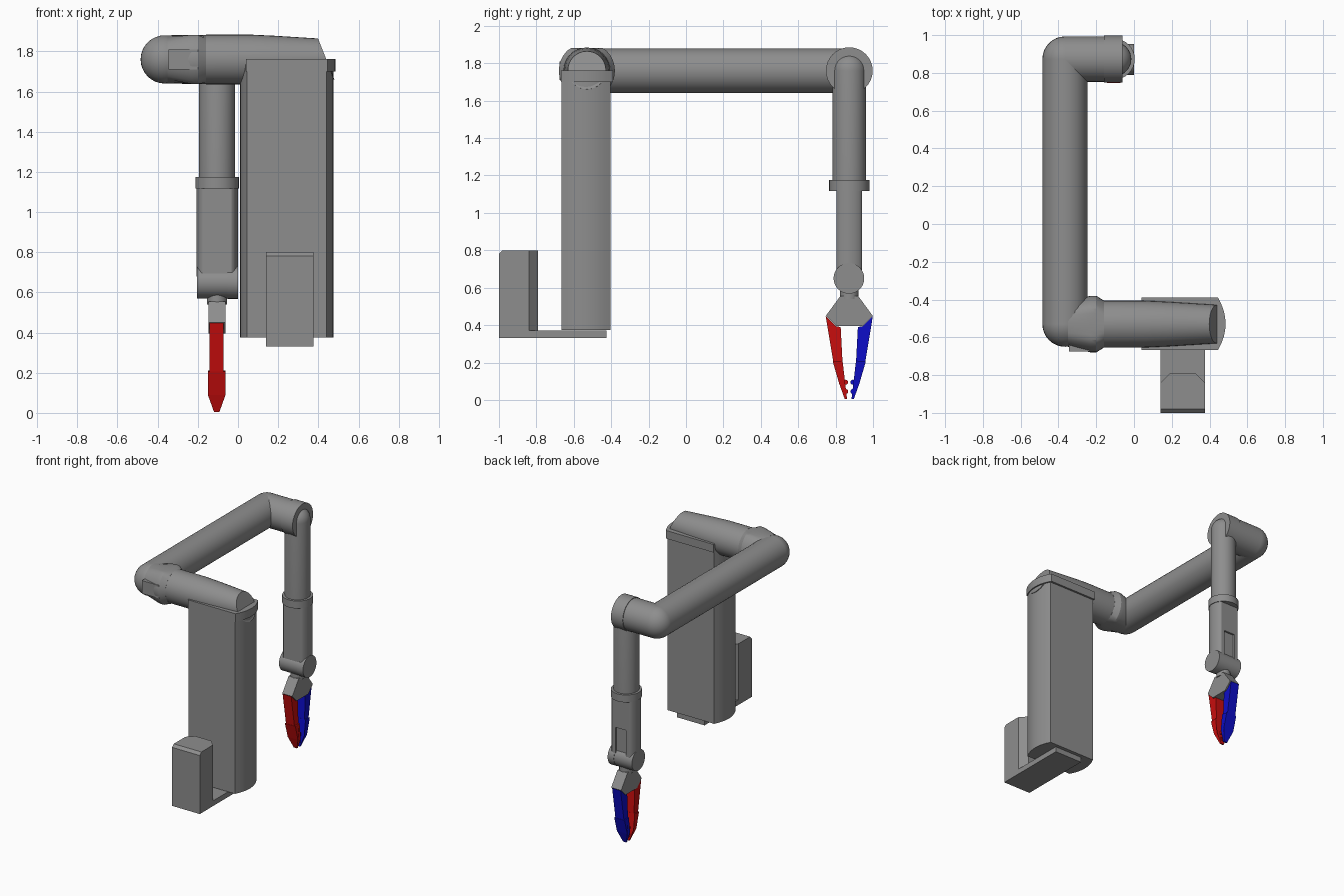
import bpy, bmesh, math
from mathutils import Vector

cube = bpy.data.objects.get("Cube")
if cube:
    bpy.data.objects.remove(cube, do_unlink=True)


def material(name, rgb):
    m = bpy.data.materials.new(name)
    m.use_nodes = True
    m.diffuse_color = (*rgb, 1)
    m.node_tree.nodes["Principled BSDF"].inputs["Base Color"].default_value = (*rgb, 1)
    return m


GREY = material("grey", (0.27, 0.27, 0.27))
RED = material("red", (0.58, 0.004, 0.004))
BLUE = material("blue", (0.004, 0.004, 0.58))


def finish(name, bm, mat=GREY, smooth=30):
    bmesh.ops.recalc_face_normals(bm, faces=bm.faces)
    mesh = bpy.data.meshes.new(name)
    bm.to_mesh(mesh)
    bm.free()
    mesh.materials.append(mat)
    ob = bpy.data.objects.new(name, mesh)
    bpy.context.collection.objects.link(ob)
    bpy.ops.object.select_all(action='DESELECT')
    ob.select_set(True)
    bpy.context.view_layer.objects.active = ob
    if smooth:
        bpy.ops.object.shade_smooth_by_angle(angle=math.radians(smooth))
    return ob


def lathe(centre, axis, profile, sides=32):
    """Solid of revolution: profile is (distance along axis, radius)."""
    bm = bmesh.new()
    turn = Vector(axis).to_track_quat('Z', 'Y')
    rings = []
    for d, r in profile:
        ring = []
        for i in range(sides):
            a = math.tau * i / sides
            p = turn @ Vector((r * math.cos(a), r * math.sin(a), d))
            ring.append(bm.verts.new(p + Vector(centre)))
        rings.append(ring)
    for a, b in zip(rings, rings[1:]):
        for i in range(sides):
            j = (i + 1) % sides
            bm.faces.new((a[i], a[j], b[j], b[i]))
    bm.faces.new(rings[0])
    bm.faces.new(rings[-1])
    return bm


def rod(name, centre, axis, length, r, mat=GREY):
    return finish(name, lathe(centre, axis, [(0, r), (length, r)]), mat)


def prism(points, axis, lo, hi):
    """Extrude a 2D outline along x (points are y, z) or z (points are x, y)."""
    bm = bmesh.new()
    place = (lambda p, t: (t, *p)) if axis == 'x' else (lambda p, t: (*p, t))
    a = [bm.verts.new(place(p, lo)) for p in points]
    b = [bm.verts.new(place(p, hi)) for p in points]
    bm.faces.new(a)
    bm.faces.new(b)
    for i in range(len(a)):
        j = (i + 1) % len(a)
        bm.faces.new((a[i], a[j], b[j], b[i]))
    return bm


def box(name, x0, x1, y0, y1, z0, z1):
    return finish(name, prism([(x0, y0), (x1, y0), (x1, y1), (x0, y1)], 'z', z0, z1), smooth=0)


def ball(name, centre, r):
    bm = bmesh.new()
    bmesh.ops.create_uvsphere(bm, u_segments=32, v_segments=16, radius=r)
    bmesh.ops.translate(bm, verts=bm.verts, vec=centre)
    return finish(name, bm)


def bowed(x0, x1, y0, y1, bow0, bow1, n=8):
    """Rectangle whose two x ends bulge outward."""
    pts = []
    for i in range(n + 1):
        t = i / n
        pts.append((x1 + bow1 * 4 * t * (1 - t), y0 + (y1 - y0) * t))
    for i in range(n + 1):
        t = 1 - i / n
        pts.append((x0 - bow0 * 4 * t * (1 - t), y0 + (y1 - y0) * t))
    return pts


# Column with a lipped cap, standing on a bracket
finish("column", prism(bowed(0.045, 0.44, -0.665, -0.405, 0.035, 0.035), 'z', 0.375, 1.76))
finish("column_cap", prism(bowed(0.04, 0.445, -0.667, -0.39, 0, 0.04), 'z', 1.70, 1.762))
box("bracket_plate", 0.14, 0.375, -0.99, -0.425, 0.33, 0.37)
block = prism([(0.14, -1), (0.375, -1), (0.375, -0.84), (0.325, -0.79),
               (0.19, -0.79), (0.14, -0.84)], 'z', 0.33, 0.80)
edges = [e for e in block.edges if all(v.co.y < -0.99 and v.co.z > 0.7 for v in e.verts)]
bmesh.ops.bevel(block, geom=edges, offset=0.02, segments=1, affect='EDGES')
finish("bracket_block", block, smooth=0)

# Shoulder: tapered tube along x with a slanted end
SY, AX, AZ, FY = -0.53, -0.365, 1.76, 0.873
shoulder = lathe((0, SY, AZ), (1, 0, 0), [(-0.16, 0.124), (0.05, 0.124), (0.18, 0.118), (0.5, 0.098)])
cut = bmesh.ops.bisect_plane(shoulder, geom=shoulder.verts[:] + shoulder.edges[:] + shoulder.faces[:],
                             plane_co=(0.44, SY, AZ), plane_no=(0.1, 0, 0.04), clear_outer=True)
bmesh.ops.holes_fill(shoulder, edges=[e for e in cut["geom_cut"] if isinstance(e, bmesh.types.BMEdge)])
finish("shoulder", shoulder)

# Elbow: widened collar flattened above and below
collar = lathe((0, SY, AZ), (1, 0, 0), [(-0.35, 0.12), (-0.23, 0.15), (-0.2, 0.15), (-0.16, 0.125)])
for v in collar.verts:
    v.co.z = min(max(v.co.z, AZ - 0.122), AZ + 0.122)
finish("elbow_collar", collar)
box("elbow_pad", -0.345, -0.2, -0.675, -0.45, AZ - 0.05, AZ + 0.05)
ball("elbow", (AX, SY, AZ), 0.12)

# Upper arm along y, then the turn into the wrist joint
rod("upper_arm", (AX, SY, AZ), (0, 1, 0), FY - SY, 0.12)
ball("arm_corner", (AX, FY, AZ), 0.12)
rod("cross_tube", (AX, FY, AZ), (1, 0, 0), 0.22, 0.12)
rod("joint_housing", (-0.16, FY, AZ), (1, 0, 0), 0.1, 0.125)

# Forearm with a domed top and a collar
FX = -0.104
dome = [(AZ + 0.09 * math.sin(a), 0.09 * math.cos(a))
        for a in (math.radians(11 * k) for k in range(9))]
finish("forearm", lathe((FX, FY, 0), (0, 0, 1), [(1.15, 0.09)] + dome))
rod("forearm_collar", (FX, FY, 1.118), (0, 0, 1), 0.057, 0.108)

# Lower forearm: round bar with flats, and a recess behind
outline = []
for k in range(48):
    a = math.tau * k / 48
    x = 0.103 * math.cos(a)
    y = min(max(0.103 * math.sin(a), -0.068), 0.068)
    outline.append((FX + x, FY + y))
outline = [p for i, p in enumerate(outline)
           if abs(abs(p[1] - FY) - 0.068) > 1e-5
           or abs(abs(p[0] - FX) - 0.077) < 0.008]
lower = finish("lower_forearm", prism(outline, 'z', 0.68, 1.13))
cutter = box("recess_cutter", FX - 0.045, FX + 0.045, FY + 0.054, FY + 0.2, 0.6, 0.89)
cutter.hide_render = True
mod = lower.modifiers.new("recess", 'BOOLEAN')
mod.object, mod.operation = cutter, 'DIFFERENCE'
bpy.context.view_layer.objects.active = lower
bpy.ops.object.modifier_apply(modifier=mod.name)
bpy.data.objects.remove(cutter, do_unlink=True)

# Wrist hinge and neck
rod("wrist_hinge", (-0.205, FY - 0.002, 0.65), (1, 0, 0), 0.152, 0.08)
rod("wrist_disc", (-0.052, FY - 0.002, 0.65), (1, 0, 0), 0.052, 0.082)
rod("neck", (FX, FY, 0.54), (0, 0, 1), 0.05, 0.05)

# Gripper palm
half = [(0.048, 0.555), (0.125, 0.45), (0.07, 0.395)]
palm = [(FY + d, z) for d, z in half] + [(FY - d, z) for d, z in reversed(half)]
finish("gripper_palm", prism(palm, 'x', -0.147, -0.062), smooth=0)

# Fingers: straight link, tapered tip and round grip pads, mirrored in y
link = [(0.126, 0.448), (0.07, 0.393), (0.046, 0.39), (0.036, 0.2), (0.085, 0.2)]
tip = [(0.088, 0.205), (0.036, 0.21), (0.022, 0.09), (0.012, 0.004), (0.024, 0.004), (0.055, 0.09)]
for side, mat, label in ((-1, RED, "front"), (1, BLUE, "back")):
    finish(label + "_finger_link",
           prism([(FY + side * d, z) for d, z in link], 'x', -0.143, -0.071), mat, 0)
    bm = prism([(FY + side * d, z) for d, z in tip], 'x', -0.15, -0.062)
    for v in bm.verts:
        if v.co.z < 0.05:
            v.co.x = -0.106 + (v.co.x + 0.106) * 0.3
    finish(label + "_finger_tip", bm, mat, 0)
    for z in (0.045, 0.095):
        rod(label + "_grip_pad", (-0.121, FY + side * 0.019, z), (1, 0, 0), 0.03, 0.013, mat)
